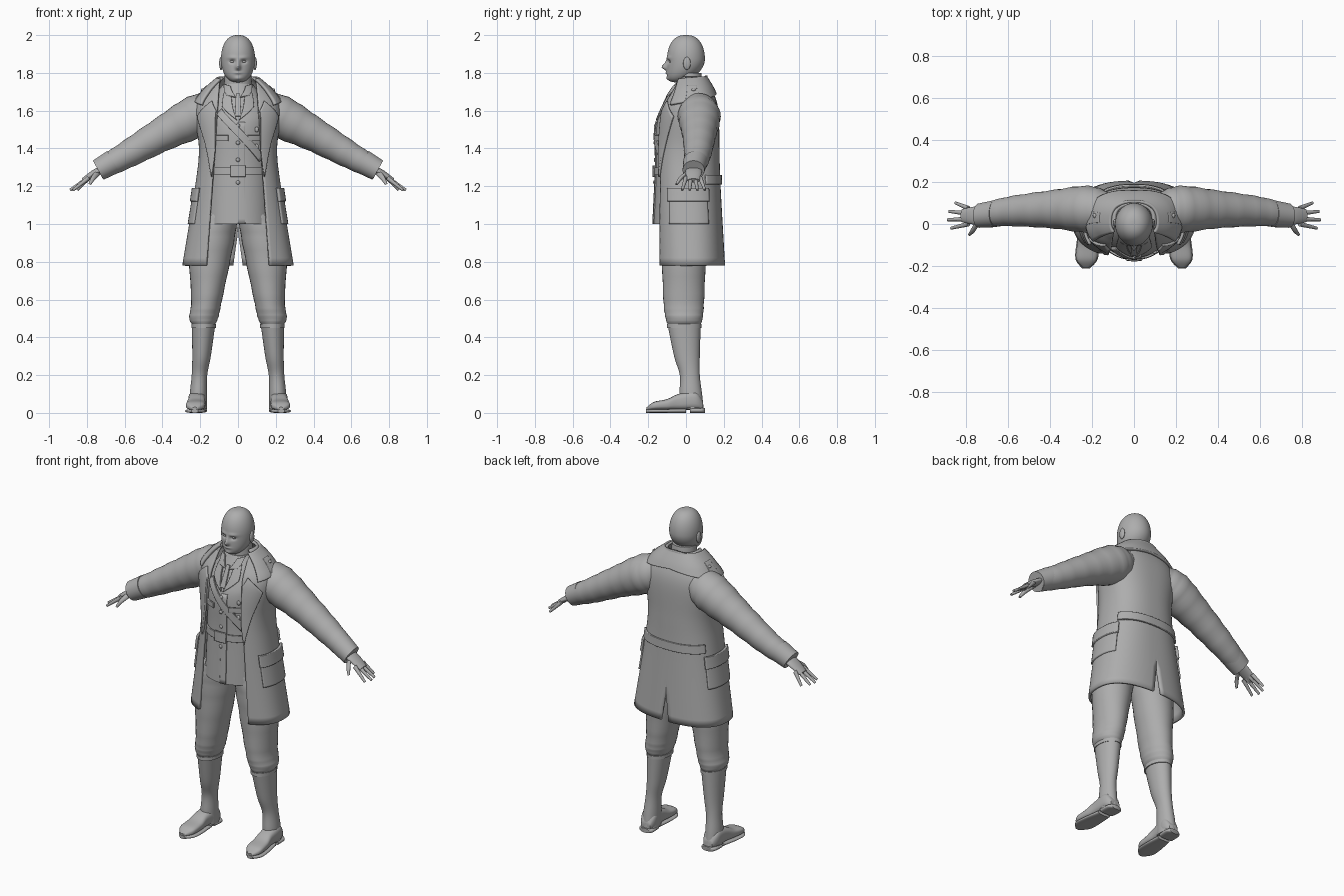
import bpy, bmesh
from math import sin, cos, asin, pi, radians, copysign, exp, hypot
from mathutils import Vector

if "Cube" in bpy.data.objects:
    bpy.data.objects.remove(bpy.data.objects["Cube"])

grey = bpy.data.materials.new("plain_grey")
grey.use_nodes = True
grey.diffuse_color = (.42, .42, .42, 1)
grey.node_tree.nodes["Principled BSDF"].inputs["Base Color"].default_value = grey.diffuse_color


def power(value, exponent):
    return copysign(abs(value) ** exponent, value)


def spline(keys, steps=7):
    # smooth rows between key rows
    rows = []
    padded = [keys[0], *keys, keys[-1]]
    for before, start, end, after in zip(padded, keys, keys[1:], padded[3:]):
        for step in range(steps):
            t = step / steps
            rows.append([q + t * (r - p) / 2 + t * t * (p - 2.5 * q + 2 * r - s / 2)
                         + t ** 3 * (s - p + 3 * (q - r)) / 2
                         for p, q, r, s in zip(before, start, end, after)])
    return rows + [list(keys[-1])]


def finish(name, bm, mirror=False, thick=0):
    mesh = bpy.data.meshes.new(name)
    bm.to_mesh(mesh)
    bm.free()
    mesh.materials.append(grey)
    part = bpy.data.objects.new(name, mesh)
    bpy.context.collection.objects.link(part)
    if mirror:
        part.modifiers.new("mirror", "MIRROR")
    if thick:
        cloth = part.modifiers.new("thickness", "SOLIDIFY")
        cloth.thickness, cloth.offset = thick, 0
    bpy.ops.object.select_all(action="DESELECT")
    bpy.context.view_layer.objects.active = part
    part.select_set(True)
    bpy.ops.object.shade_smooth_by_angle(angle=radians(45))


def build(name, rows, closed=True, mirror=True, thick=0):
    # skin over rows of points
    bm = bmesh.new()
    grid = [[bm.verts.new(point) for point in row] for row in rows]
    for low, high in zip(grid, grid[1:]):
        for j in range(-1 if closed else 0, len(low) - 1):
            bm.faces.new((low[j], low[j + 1], high[j + 1], high[j]))
    if closed:
        bm.faces.new(grid[0][::-1])
        bm.faces.new(grid[-1])
        bmesh.ops.recalc_face_normals(bm, faces=bm.faces)
    finish(name, bm, mirror, thick)


def ring(centre, across, along, exponent=1, sides=32):
    turns = [2 * pi * k / sides for k in range(sides)]
    return [Vector(centre) + Vector(across) * power(cos(a), exponent)
            + Vector(along) * power(sin(a), exponent) for a in turns]


def column(name, keys, mirror=True, fold=0):
    # upright limb, keys: z, x, y, half width, half depth
    rows = []
    for i, (z, x, y, wide, deep) in enumerate(spline(keys)):
        crease = 1 + fold * sin(i * 2)
        rows.append(ring((x, y, z), (wide * crease, 0, 0), (0, deep * crease, 0)))
    build(name, rows, mirror=mirror)


def tube(name, keys, flat=1, fold=0):
    # limb along a path, keys: x, y, z, radius
    path = spline(keys)
    rows = []
    for i, (x, y, z, radius) in enumerate(path):
        start, end = path[max(i - 1, 0)], path[min(i + 1, len(path) - 1)]
        way = Vector((end[0] - start[0], 0, end[2] - start[2])).normalized()
        size = radius * (1 + fold * sin(i * 2))
        rows.append(ring((x, y, z), (0, size * flat, 0), Vector((-way.z, 0, way.x)) * size))
    build(name, rows)


def shoe(name, keys, bottom=0):
    # foot piece, keys: y, half width, top; the toes point slightly outwards
    rows = []
    for y, wide, top in spline(keys):
        centre = (.216 - y * .06, y, (top + bottom) / 2)
        rows.append(ring(centre, (wide, 0, 0), (0, 0, (top - bottom) / 2), .7))
    build(name, rows)


def ball(name, centre, size, mirror=False):
    bm = bmesh.new()
    bmesh.ops.create_uvsphere(bm, u_segments=16, v_segments=12, radius=1)
    bmesh.ops.scale(bm, vec=size, verts=bm.verts)
    bmesh.ops.translate(bm, vec=centre, verts=bm.verts)
    finish(name, bm, mirror)


def surface(shape, turn, z, off=0):
    # point on a garment whose rows are z, half width, front, back;
    # the turn runs from the front round to the back
    rows, exponent = shape
    width, front, back = rows[-1][1:]
    for low, high in zip(rows, rows[1:]):
        if z <= high[0]:
            t = max(0, (z - low[0]) / (high[0] - low[0]))
            width, front, back = [p + t * (q - p) for p, q in zip(low[1:], high[1:])]
            break
    return Vector(((width + off) * power(sin(turn), exponent),
                   (back - front) / 2 - ((back + front) / 2 + off) * power(cos(turn), exponent), z))


def patch(name, shape, corners, off=.005, thick=.009, mirror=True, cells=20):
    # cloth piece lying on a garment, corners (degrees, z) counterclockwise
    a, b, c, d = [Vector((radians(turn), z)) for turn, z in corners]
    rows = []
    for i in range(cells + 1):
        left, right = a.lerp(d, i / cells), b.lerp(c, i / cells)
        rows.append([surface(shape, *left.lerp(right, j / cells), off) for j in range(cells + 1)])
    build(name, rows, closed=False, mirror=mirror, thick=thick)


def panel(name, shape, left, right, low, high, **options):
    patch(name, shape, [(left, low), (right, low), (right, high), (left, high)], **options)


# Head: a tapered ball with features pushed out, as x, z, width, height, depth
features = {"nose": (0, 1.83, .013, .015, .024), "bridge": (0, 1.85, .01, .02, .01),
            "brow": (.03, 1.88, .025, .01, .005), "socket": (.03, 1.86, .015, .01, -.012),
            "lips": (0, 1.8, .02, .006, .006), "chin": (0, 1.77, .02, .01, .006)}
bm = bmesh.new()
bmesh.ops.create_icosphere(bm, subdivisions=6, radius=1)
for v in bm.verts:
    x, y, z = v.co
    full = max(hypot(x, y), .1) ** -.2
    jaw = max(0, -z) ** 2
    v.co = (x * full * .09, y * full * .1 - jaw * .05, 1.875 + z / 8)
    if y < 0:
        v.co.y -= sum(depth * exp(-((abs(v.co.x) - side) / wide) ** 2 - ((v.co.z - up) / tall) ** 2)
                      for side, up, wide, tall, depth in features.values())
finish("head", bm)
ball("ear", (.09, .005, 1.85), (.01, .02, .034), mirror=True)
ball("eye", (.03, -.08, 1.86), (.013, .01, .007), mirror=True)
column("neck", [(1.65, 0, .02, .08, .08), (1.8, 0, .015, .07, .066)], mirror=False)

# Tunic
tunic = (spline([(1, .18, .173, .14), (1.3, .17, .16, .14), (1.5, .17, .16, .14),
                 (1.6, .17, .13, .13), (1.74, .08, .06, .09)]), 1)
build("tunic", [[surface(tunic, 2 * pi * k / 48, row[0]) for k in range(48)] for row in tunic[0]],
      mirror=False)
panel("tunic_belt", tunic, -60, 60, 1.26, 1.3, mirror=False)
panel("belt_buckle", tunic, -12, 12, 1.25, 1.31, off=.012, mirror=False)
panel("front_placket", tunic, 0, 12, 1, 1.54, off=.001, mirror=False)
panel("chest_pocket_flap", tunic, 17, 42, 1.44, 1.47)
panel("tie", tunic, -5, 5, 1.57, 1.69, mirror=False)
patch("cross_strap", tunic, [(40, 1.33), (50, 1.36), (-30, 1.61), (-38, 1.58)], mirror=False)
patch("tunic_lapel", tunic, [(2, 1.55), (30, 1.62), (40, 1.71), (15, 1.67)])
patch("shirt_collar", tunic, [(4, 1.67), (27, 1.68), (55, 1.74), (25, 1.73)], off=.008)
for height in (1.52, 1.43, 1.34, 1.22):
    ball("button", surface(tunic, 0, height, .004), (.011, .007, .011))
for height in (1.5, 1.41):
    ball("medal", surface(tunic, radians(35), height, .003), (.011, .008, .014))

# Open overcoat, made as one half with a slit at the back
coat = (spline([(.78, .288, .155, .2), (1.2, .22, .155, .176), (1.4, .2, .15, .17),
                (1.6, .222, .125, .165), (1.7, .17, .08, .135), (1.775, .088, .045, .092)]), .82)
rows = []
for z, width, *depths in coat[0]:
    opening = .22 - z * .07
    start = asin(min(opening / width, .9) ** (1 / coat[1]))
    end = pi - max(0, .95 - z) * .3
    rows.append([surface(coat, start + (end - start) * k / 40, z) for k in range(41)])
build("overcoat", rows, closed=False, thick=.014)
patch("coat_lapel", coat, [(34, 1.25), (63, 1.57), (34, 1.65), (25, 1.6)], off=.012, thick=.012)
patch("coat_collar", coat, [(52, 1.63), (180, 1.69), (180, 1.785), (50, 1.765)], off=.016, thick=.014)
panel("back_belt", coat, 118, 180, 1.21, 1.26, off=.01, thick=.012)
panel("coat_pocket", coat, 60, 120, 1, 1.17, off=.008, thick=.014)
panel("coat_pocket_flap", coat, 58, 122, 1.12, 1.19, off=.016, thick=.014)
panel("shoulder_strap", coat, 83, 100, 1.65, 1.73, off=.02, thick=.012)
ball("shoulder_button", (.185, .04, 1.71), (.012, .012, .008), mirror=True)

# Sleeves with cuffs
tube("sleeve", [(.12, .06, 1.61, .09), (.22, .07, 1.57, .112), (.4, .07, 1.475, .09),
                (.6, .06, 1.36, .07), (.74, .04, 1.285, .054)], fold=.02)
tube("cuff", [(.66, .05, 1.33, .065), (.74, .04, 1.285, .058)])

# Hands with spread fingers
tube("palm", [(.7, .04, 1.3, .018), (.76, .04, 1.27, .018), (.82, .04, 1.23, .013)], flat=2.4)
for i, finger in enumerate(("index", "middle", "ring", "little")):
    tip = .89 - .012 * (i - 1.2) ** 2
    tube(finger + "_finger", [(.79, i * .025, 1.245, .012), (tip, i * .04 - .02, 1.18, .007)])
tube("thumb", [(.74, .02, 1.275, .016), (.765, -.025, 1.245, .013), (.785, -.05, 1.21, .007)])

# Trousers gathered into tall boots
column("trouser_leg", [(1.05, .1, 0, .1, .13), (.9, .14, -.01, .118, .12), (.6, .166, -.012, .082, .108),
                       (.5, .182, -.01, .076, .098), (.455, .182, -.01, .05, .08)], fold=.012)
column("boot_shaft", [(.47, .182, -.01, .062, .088), (.3, .193, .005, .049, .068), (.2, .204, .02, .041, .053),
                      (.1, .21, .025, .045, .06), (.02, .21, .03, .045, .064)])
column("boot_top_trim", [(z, .182, -.01, .065, .091) for z in (.45, .47)])
shoe("boot_foot", [(.09, .03, .06), (.05, .048, .115), (-.04, .045, .1), (-.1, .05, .073),
                   (-.17, .048, .058), (-.208, .015, .03)], bottom=.016)
shoe("boot_heel", [(.1, .03, .026), (.08, .047, .026), (.02, .047, .026)])
shoe("boot_sole", [(0, .042, .024), (-.1, .054, .02), (-.17, .052, .02), (-.212, .018, .02)])
